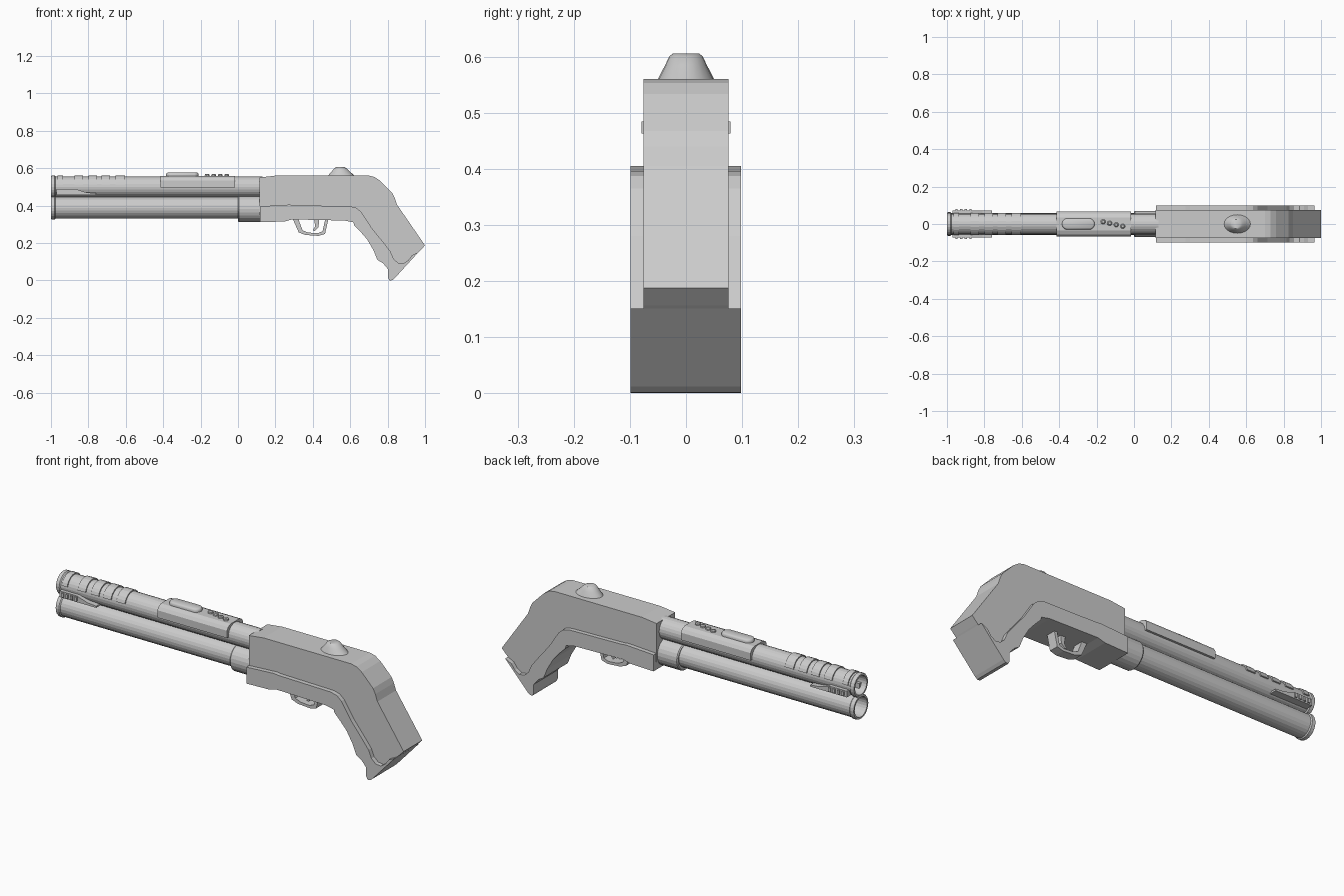
import bpy, bmesh
from math import sin, cos, pi, radians


def finish(name, bm, smooth=False):
    bmesh.ops.remove_doubles(bm, verts=bm.verts, dist=1e-5)
    bmesh.ops.recalc_face_normals(bm, faces=bm.faces)
    mesh = bpy.data.meshes.new(name)
    bm.to_mesh(mesh)
    bm.free()
    ob = bpy.data.objects.new(name, mesh)
    bpy.context.collection.objects.link(ob)
    if smooth:
        bpy.context.view_layer.objects.active = ob
        ob.select_set(True)
        bpy.ops.object.shade_smooth_by_angle(angle=radians(35))
        ob.select_set(False)
    return ob


def loft(name, rings, smooth=False):
    """Skin a list of equal-length closed rings and cap both ends."""
    bm = bmesh.new()
    vs = [[bm.verts.new(p) for p in r] for r in rings]
    n = len(rings[0])
    for a, b in zip(vs, vs[1:]):
        for i in range(n):
            j = (i + 1) % n
            bm.faces.new((a[i], a[j], b[j], b[i]))
    bm.faces.new(vs[0][::-1])
    bm.faces.new(vs[-1])
    return finish(name, bm, smooth)


def side_plate(name, xz, y0, y1):
    return loft(name, [[(x, y, z) for x, z in xz] for y in (y0, y1)])


def cross_section(name, yz, x0, x1):
    return loft(name, [[(x, y, z) for y, z in yz] for x in (x0, x1)])


def tube(name, z, profile, n=24):
    """Turn an (x, radius) profile about an axis along x at height z."""
    return loft(name, [[(x, r * cos(2 * pi * i / n), z + r * sin(2 * pi * i / n))
                        for i in range(n)] for x, r in profile])


def arch(z, r0, r1, a0, a1, n=10):
    angs = [radians(a0 + (a1 - a0) * i / n) for i in range(n + 1)]
    return ([(r1 * cos(a), z + r1 * sin(a)) for a in angs] +
            [(r0 * cos(a), z + r0 * sin(a)) for a in reversed(angs)])


# Hollow tubes with muzzle rims
tube("barrel", 0.5, [(0.13, 0.055), (-0.975, 0.055), (-0.98, 0.06), (-0.995, 0.06),
                     (-1.0, 0.057), (-1.0, 0.048), (-0.6, 0.046)])
tube("lower_tube", 0.388, [(0.02, 0.058), (-0.975, 0.058), (-0.98, 0.063), (-0.995, 0.063),
                           (-1.0, 0.06), (-1.0, 0.051), (-0.6, 0.049)])
tube("collar", 0.382, [(0.13, 0.07), (0.005, 0.07), (0.0, 0.066), (0.0, 0.05)])

# Upper body, narrow, running into the grip
side_plate("receiver", [(0.115, 0.35), (0.115, 0.55), (0.2, 0.56), (0.7, 0.56), (0.73, 0.553),
                        (0.76, 0.533), (0.825, 0.467), (0.838, 0.44), (0.85, 0.405),
                        (1.0, 0.187), (0.97, 0.156), (0.88, 0.07), (0.84, 0.06),
                        (0.68, 0.31), (0.6, 0.35)], -0.076, 0.076)

# Wider lower shell wrapped round the grip
side_plate("grip_shell", [(0.117, 0.396), (0.275, 0.405), (0.3, 0.402), (0.6, 0.396),
                          (0.635, 0.387), (0.66, 0.365), (0.715, 0.28), (0.78, 0.2),
                          (0.815, 0.155), (0.832, 0.115), (0.855, 0.094), (0.885, 0.09),
                          (0.91, 0.107), (0.93, 0.134), (0.965, 0.151),
                          (0.838, 0.012), (0.825, 0.001), (0.81, 0.0), (0.802, 0.015),
                          (0.802, 0.06), (0.775, 0.092), (0.745, 0.11), (0.725, 0.16),
                          (0.69, 0.22), (0.655, 0.26), (0.62, 0.295), (0.618, 0.31),
                          (0.57, 0.32), (0.29, 0.326), (0.25, 0.315), (0.117, 0.311)],
           -0.099, 0.098)

# Rounded hump on top of the receiver
hump = []
for z, x0, x1, w in [(0.55, 0.475, 0.635, 0.053), (0.562, 0.483, 0.62, 0.049),
                     (0.585, 0.503, 0.595, 0.037), (0.6, 0.515, 0.58, 0.03),
                     (0.605, 0.525, 0.568, 0.024)]:
    hump.append([((x0 + x1) / 2 + (x1 - x0) / 2 * cos(2 * pi * i / 20),
                  w * sin(2 * pi * i / 20), z) for i in range(20)])
loft("top_hump", hump, True)

# Trigger guard loop and trigger
side_plate("trigger_guard", [(0.29, 0.335), (0.325, 0.256), (0.36, 0.243), (0.43, 0.238),
                             (0.465, 0.248), (0.485, 0.335), (0.468, 0.335), (0.452, 0.262),
                             (0.425, 0.252), (0.375, 0.256), (0.345, 0.268), (0.32, 0.335)],
           -0.025, 0.025)
side_plate("trigger", [(0.405, 0.335), (0.413, 0.29), (0.4, 0.268), (0.41, 0.264),
                       (0.43, 0.285), (0.436, 0.335)], -0.012, 0.012)

# Saddle over the barrel, with oval pad and grip studs
half = [(0.066, 0.497), (0.066, 0.535), (0.056, 0.55), (0.036, 0.559)]
cross_section("barrel_saddle", half + [(-y, z) for y, z in reversed(half)], -0.415, -0.017)
pad = []
for z, s in [(0.555, 1.0), (0.566, 1.0), (0.573, 0.9), (0.576, 0.75)]:
    ring = []
    for i in range(24):
        a = 2 * pi * i / 24
        c, r = (-0.24 if cos(a) > 0 else -0.355), 0.03 * s
        ring.append((c + r * cos(a), r * sin(a), z))
    pad.append(ring)
loft("saddle_pad", pad, True)
for k in range(4):
    x, y = -0.165 + 0.035 * k, 0.012 - 0.008 * k
    loft(f"saddle_stud_{k + 1}", [[(x + r * cos(2 * pi * i / 10), y + r * sin(2 * pi * i / 10), z)
                                  for i in range(10)]
                                 for z, r in [(0.555, 0.014), (0.566, 0.012), (0.57, 0.007)]])

# Half-ring bands along the barrel top
for k, (x0, x1) in enumerate([(-0.965, -0.935), (-0.875, -0.83), (-0.8, -0.755),
                              (-0.73, -0.685), (-0.655, -0.605)]):
    cross_section(f"barrel_band_{k + 1}", arch(0.5, 0.05, 0.061, 12, 168), x0, x1)

# Toothed rails on both sides of the muzzle
for name, s in (("left", -1), ("right", 1)):
    side_plate(f"muzzle_rail_{name}", [(-0.97, 0.457), (-0.97, 0.489), (-0.87, 0.489),
                                       (-0.81, 0.47), (-0.76, 0.466), (-0.76, 0.457)],
               s * 0.03, s * 0.072)
    for k in range(4):
        x = -0.955 + 0.025 * k
        side_plate(f"rail_tooth_{name}_{k + 1}", [(x, 0.463), (x, 0.484), (x + 0.012, 0.484),
                                                  (x + 0.012, 0.463)], s * 0.07, s * 0.079)
